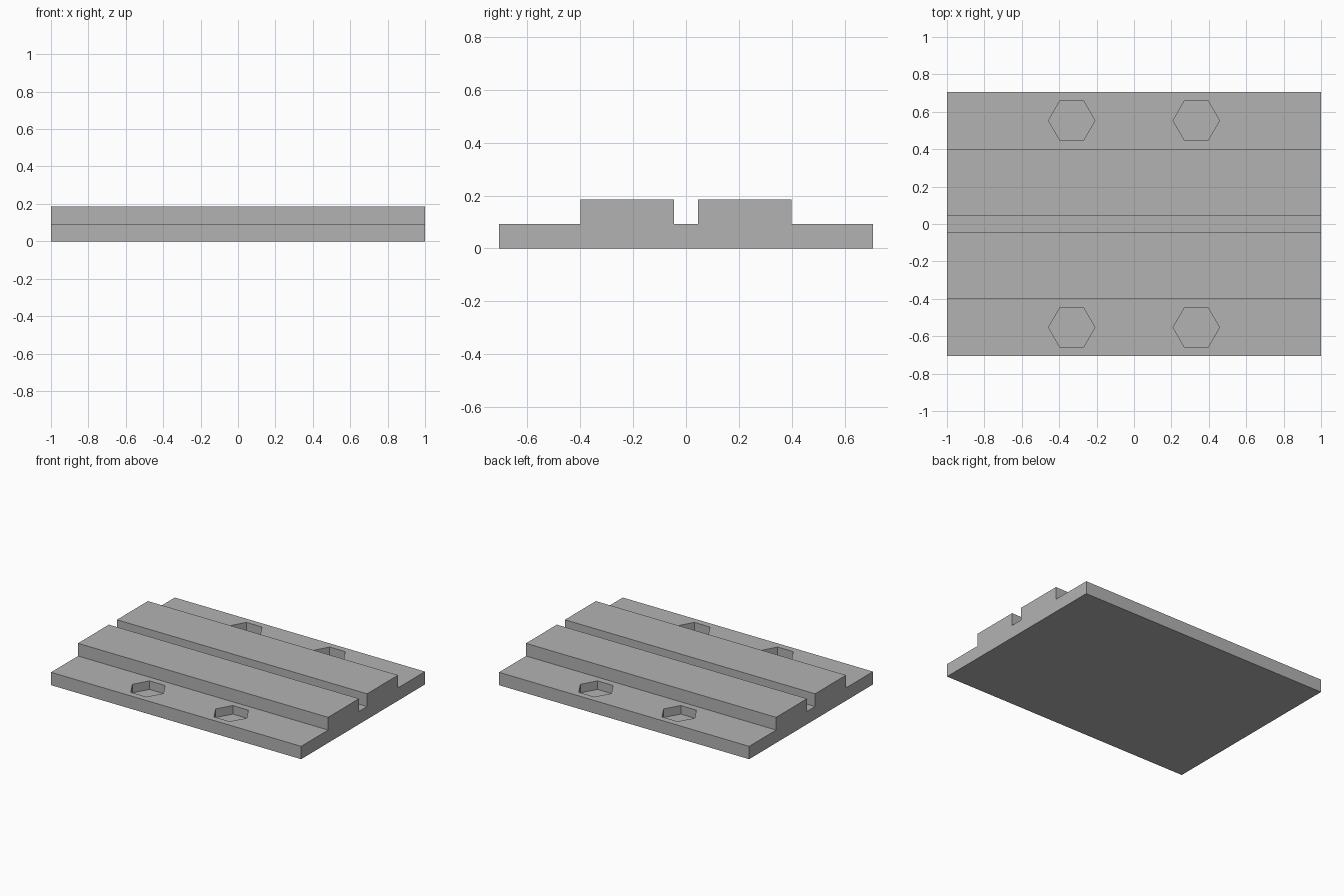
import bpy
import bmesh
from mathutils import Matrix, Vector

default = bpy.data.objects.get("Cube")
if default:
    bpy.data.objects.remove(default, do_unlink=True)

LENGTH, BASE_H, RIDGE_H = 2.0, 0.093, 0.185
HALF_Y, RIDGE_Y, GROOVE_Y = 0.707, 0.399, 0.046
HEX_R, HEX_X, HEX_Y, HEX_DEPTH = 0.124, 0.333, 0.553, 0.062

grey = bpy.data.materials.new("plain_grey")
grey.use_nodes = True
colour = (0.45, 0.45, 0.45, 1)
grey.diffuse_color = colour
grey.node_tree.nodes["Principled BSDF"].inputs["Base Color"].default_value = colour


def make_object(name, bm):
    bmesh.ops.recalc_face_normals(bm, faces=bm.faces)
    mesh = bpy.data.meshes.new(name)
    bm.to_mesh(mesh)
    bm.free()
    mesh.materials.append(grey)
    obj = bpy.data.objects.new(name, mesh)
    bpy.context.collection.objects.link(obj)
    return obj


# Stepped plate: half profile mirrored across y, extruded along x
half = [(HALF_Y, 0), (HALF_Y, BASE_H), (RIDGE_Y, BASE_H),
        (RIDGE_Y, RIDGE_H), (GROOVE_Y, RIDGE_H), (GROOVE_Y, BASE_H)]
profile = half + [(-y, z) for y, z in reversed(half)]
bm = bmesh.new()
end = bm.faces.new([bm.verts.new((-LENGTH / 2, y, z)) for y, z in profile])
result = bmesh.ops.extrude_face_region(bm, geom=[end])
moved = [g for g in result["geom"] if isinstance(g, bmesh.types.BMVert)]
bmesh.ops.translate(bm, verts=moved, vec=Vector((LENGTH, 0, 0)))
plate = make_object("ridged_plate", bm)

# Four hexagonal pockets sunk into the side ledges
bm = bmesh.new()
for sx in (-1, 1):
    for sy in (-1, 1):
        # Twice the pocket depth, centred on the ledge surface
        spot = Matrix.Translation((sx * HEX_X, sy * HEX_Y, BASE_H))
        spin = Matrix.Rotation(1.5707963, 4, "Z")
        bmesh.ops.create_cone(bm, cap_ends=True, segments=6, radius1=HEX_R,
                              radius2=HEX_R, depth=2 * HEX_DEPTH, matrix=spot @ spin)
cutter = make_object("hex_pocket_cutter", bm)
cutter.hide_render = True

cut = plate.modifiers.new("hex_pockets", "BOOLEAN")
cut.operation = "DIFFERENCE"
cut.solver = "EXACT"
cut.object = cutter
bpy.context.view_layer.objects.active = plate
bpy.ops.object.modifier_apply(modifier=cut.name)
bpy.data.objects.remove(cutter, do_unlink=True)
